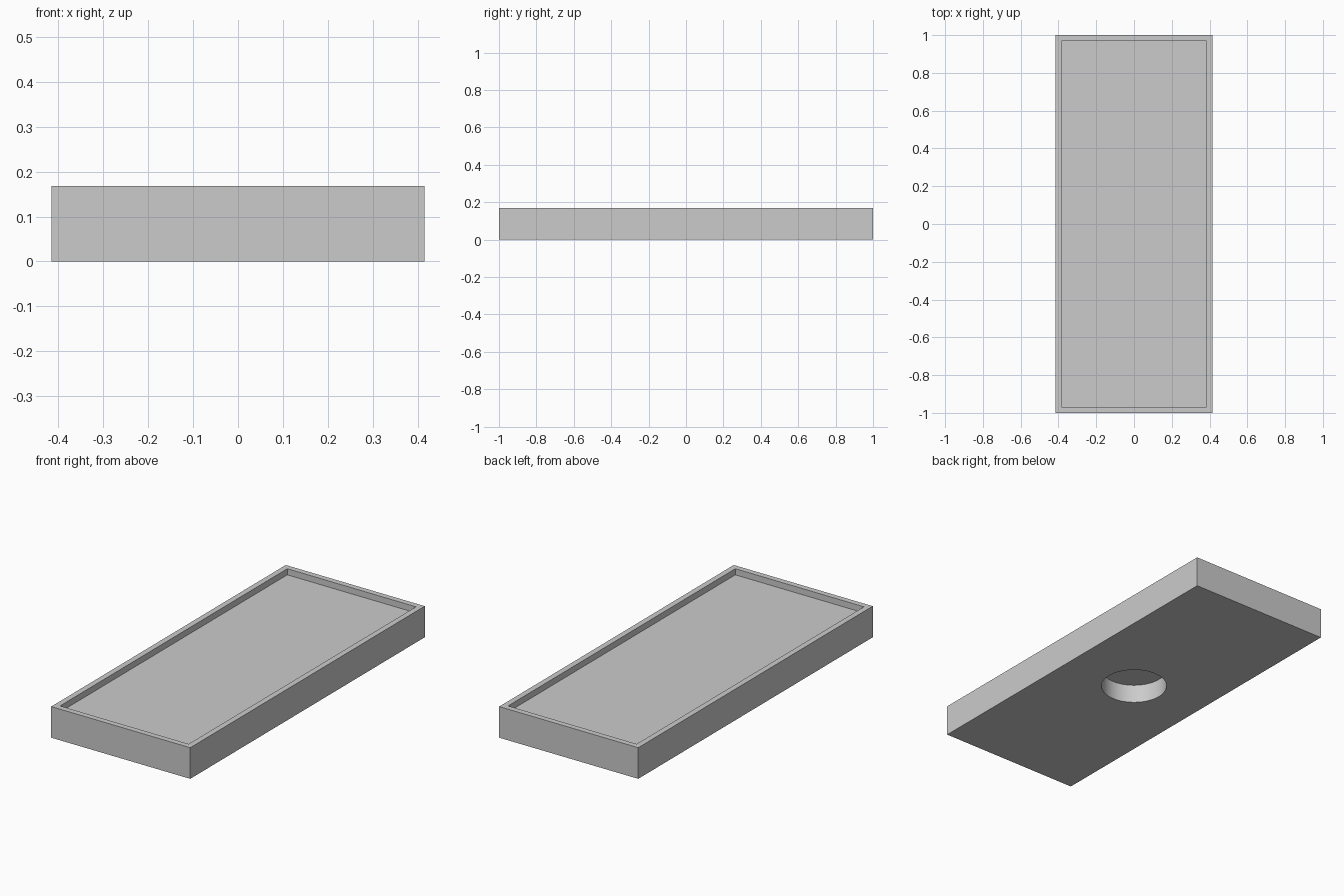
import bpy
import bmesh
from mathutils import Matrix

WIDTH, LENGTH, HEIGHT = 0.83, 2.0, 0.168
RIM, RECESS = 0.031, 0.033
HOLE_RADIUS, HOLE_DEPTH = 0.167, 0.101

cube = bpy.data.objects.get("Cube")
if cube:
    bpy.data.objects.remove(cube, do_unlink=True)

# Single grey material
grey = bpy.data.materials.new("light grey")
grey.use_nodes = True
colour = (0.6, 0.6, 0.6, 1)
grey.diffuse_color = colour
grey.node_tree.nodes["Principled BSDF"].inputs["Base Color"].default_value = colour


def make_object(name, bm):
    mesh = bpy.data.meshes.new(name)
    bm.to_mesh(mesh)
    bm.free()
    obj = bpy.data.objects.new(name, mesh)
    obj.data.materials.append(grey)
    bpy.context.collection.objects.link(obj)
    return obj


# Rectangular tray with a thin rim around a shallow recess
bm = bmesh.new()
bmesh.ops.create_cube(bm, size=1)
bmesh.ops.scale(bm, vec=(WIDTH, LENGTH, HEIGHT), verts=bm.verts)
bmesh.ops.translate(bm, vec=(0, 0, HEIGHT / 2), verts=bm.verts)
bm.normal_update()
top = max(bm.faces, key=lambda f: f.calc_center_median().z)
bmesh.ops.inset_region(bm, faces=[top], thickness=RIM, use_even_offset=True)
# A second inset without width gives the recess its vertical walls
bmesh.ops.inset_region(bm, faces=[top], thickness=0, depth=-RECESS)
for v in top.verts:
    v.co.z = HEIGHT - RECESS
tray = make_object("tray", bm)

# Round blind hole in the middle of the underside
bm = bmesh.new()
bmesh.ops.create_cone(
    bm, cap_ends=True, segments=64, radius1=HOLE_RADIUS, radius2=HOLE_RADIUS,
    depth=2 * HOLE_DEPTH, matrix=Matrix.Identity(4))
cutter = make_object("hole_cutter", bm)
cutter.hide_render = True

bpy.ops.object.select_all(action="DESELECT")
bpy.context.view_layer.objects.active = tray
tray.select_set(True)
cut = tray.modifiers.new("round hole", "BOOLEAN")
cut.operation = "DIFFERENCE"
cut.solver = "EXACT"
cut.object = cutter
bpy.ops.object.modifier_apply(modifier=cut.name)
bpy.data.objects.remove(cutter, do_unlink=True)

# Smooth hole wall, sharp edges elsewhere
bpy.ops.object.shade_smooth_by_angle()
